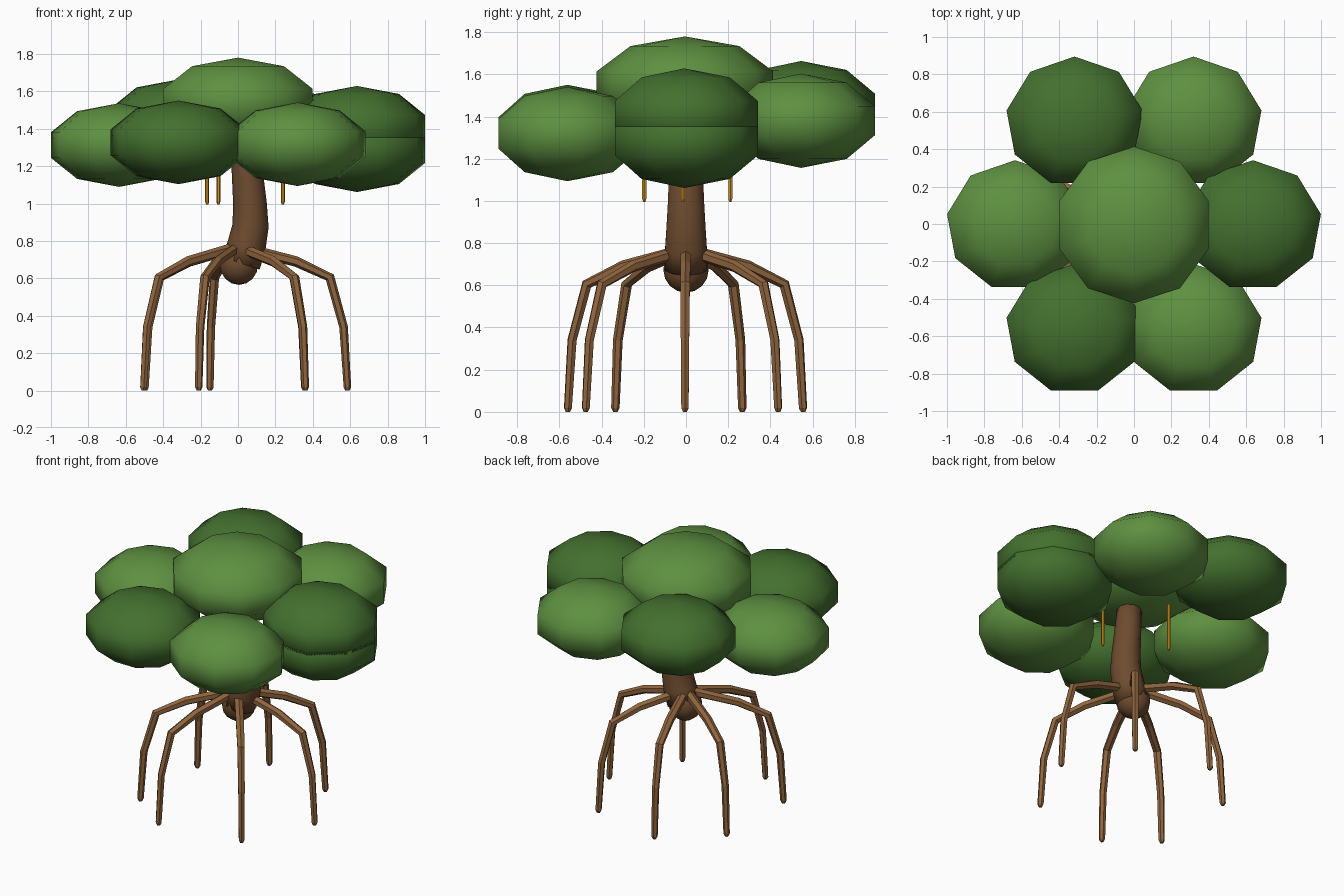
import bpy, bmesh, math
from mathutils import Vector, Matrix

if "Cube" in bpy.data.objects:
    bpy.data.objects.remove(bpy.data.objects["Cube"])


def srgb(r, g, b):
    lin = [((c / 255 + 0.055) / 1.055) ** 2.4 for c in (r, g, b)]
    return (*lin, 1.0)


def material(name, rgb):
    m = bpy.data.materials.new(name)
    m.diffuse_color = srgb(*rgb)
    m.use_nodes = True
    m.node_tree.nodes["Principled BSDF"].inputs["Base Color"].default_value = m.diffuse_color
    return m


LIGHT = material("light_leaf_green", (94, 144, 65))
DARK = material("dark_leaf_green", (68, 112, 47))
BARK = material("dark_bark", (110, 76, 47))
ROOT = material("light_bark", (144, 101, 62))
POD = material("golden_pod", (208, 148, 30))


def finish(name, bm, mat, smooth):
    bmesh.ops.recalc_face_normals(bm, faces=bm.faces[:])
    for f in bm.faces:
        f.smooth = smooth
    me = bpy.data.meshes.new(name)
    bm.to_mesh(me)
    bm.free()
    me.materials.append(mat)
    ob = bpy.data.objects.new(name, me)
    bpy.context.collection.objects.link(ob)
    return ob


def blob(name, centre, radii, sides, rings, mat):
    """Squashed low-poly ball with one corner pointing to the back."""
    bm = bmesh.new()
    bmesh.ops.create_uvsphere(bm, u_segments=sides, v_segments=rings, radius=1)
    # turn the ball so that one corner lies exactly on +y
    v = max(bm.verts, key=lambda v: v.co.xy.length)
    turn = math.pi / 2 - math.atan2(v.co.y, v.co.x)
    bm.transform(Matrix.Translation(centre) @ Matrix.Diagonal((*radii, 1))
                 @ Matrix.Rotation(turn, 4, 'Z'))
    return finish(name, bm, mat, True)


def tube(name, points, radii, sides, mat, side=Vector((0, 1, 0)), smooth=False):
    """Tapered tube along a path lying in the plane square to 'side'."""
    bm = bmesh.new()
    pts = [Vector(p) for p in points]
    loops = []
    for i, (p, r) in enumerate(zip(pts, radii)):
        t = (pts[min(i + 1, len(pts) - 1)] - pts[max(i - 1, 0)]).normalized()
        up = t.cross(side).normalized()
        angles = [2 * math.pi * k / sides for k in range(sides)]
        loops.append([bm.verts.new(p + r * (up * math.cos(a) + side * math.sin(a)))
                      for a in angles])
    for a, b in zip(loops, loops[1:]):
        for k in range(sides):
            n = (k + 1) % sides
            bm.faces.new((a[k], a[n], b[n], b[k]))
    bm.faces.new(loops[0])
    bm.faces.new(loops[-1])
    return finish(name, bm, mat, smooth)


# Crown: one central clump and a rising ring of alternating clumps
blob("crown_centre", (0, -0.005, 1.54), (0.44, 0.44, 0.24), 10, 5, LIGHT)
heights = [1.285, 1.38, 1.44, 1.3125, 1.327, 1.317, 1.405]
for i, z in enumerate(heights):
    a = i * math.pi / 3
    blob(f"crown_clump_{i + 1}", (0.636 * math.cos(a), 0.64 * math.sin(a) - 0.008, z),
         (0.388, 0.367, 0.2235), 9, 5, LIGHT if i % 2 else DARK)

# Trunk: leaning stem with a rounded base
tube("trunk", [(0.015, 0, 0.68), (0.045, 0, 0.77), (0.067, 0, 0.88), (0.064, 0, 1.0),
               (0.047, 0, 1.2), (0.03, 0, 1.4)],
     [0.106, 0.104, 0.097, 0.09, 0.082, 0.075], 10, BARK, smooth=True)
blob("trunk_base", (0.005, 0, 0.675), (0.108, 0.108, 0.11), 10, 8, BARK)

# Stilt roots: arched legs set around the trunk
feet = [(0.585, -0.005), (0.357, 0.437), (-0.15, 0.555), (-0.495, 0.267),
        (-0.505, -0.335), (-0.21, -0.56), (0.36, -0.475)]
profile = [(0.02, 0.765), (0.28, 0.715), (0.53, 0.69), (0.84, 0.605),
           (0.965, 0.34), (1.0, 0.018), (1.0, 0.0)]
profile.pop(1)
thick = [0.03, 0.028, 0.026, 0.023, 0.02, 0.011]
for i, (x, y) in enumerate(feet):
    side = Vector((-y, x, 0)).normalized()
    tube(f"stilt_root_{i + 1}", [(x * s, y * s, z) for s, z in profile],
         thick, 6, ROOT, side)

# Hanging pods under the crown
for i, (x, y) in enumerate([(0.24, -0.015), (-0.105, 0.21), (-0.165, -0.198)]):
    tube(f"hanging_pod_{i + 1}", [(x, y, 0.995), (x, y, 1.01), (x, y, 1.32)],
         [0.006, 0.011, 0.011], 6, POD)
